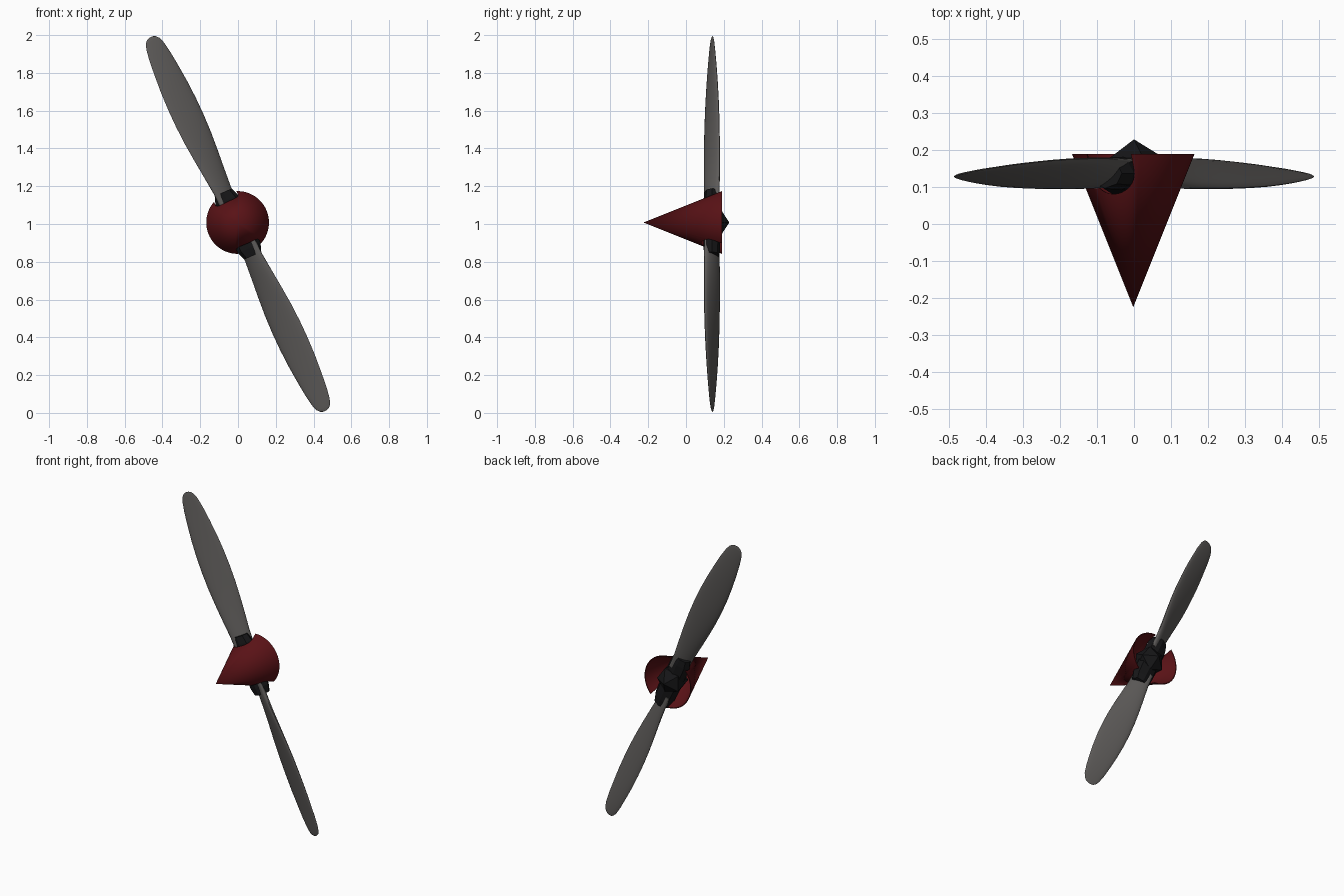
import bpy, bmesh, math
from mathutils import Matrix

if "Cube" in bpy.data.objects:
    bpy.data.objects.remove(bpy.data.objects["Cube"])

HUB = (0, 0.137, 1.0)
TILT = math.radians(-25)


def material(name, rgb):
    m = bpy.data.materials.new(name)
    m.diffuse_color = (*rgb, 1)
    m.use_nodes = True
    m.node_tree.nodes["Principled BSDF"].inputs["Base Color"].default_value = m.diffuse_color
    return m


GREY = material("blade_grey", (0.11, 0.104, 0.1))
RED = material("spinner_red", (0.1, 0.006, 0.008))
BLACK = material("hub_black", (0.008, 0.008, 0.009))


def finish(name, bm, mat, smooth=None):
    bmesh.ops.recalc_face_normals(bm, faces=bm.faces)
    mesh = bpy.data.meshes.new(name)
    bm.to_mesh(mesh)
    bm.free()
    ob = bpy.data.objects.new(name, mesh)
    bpy.context.collection.objects.link(ob)
    if mat:
        mesh.materials.append(mat)
    if smooth:
        shade(ob, smooth)
    return ob


def shade(ob, angle):
    bpy.ops.object.select_all(action='DESELECT')
    ob.select_set(True)
    bpy.context.view_layer.objects.active = ob
    bpy.ops.object.shade_smooth_by_angle(angle=math.radians(angle))


def loft(rings):
    bm = bmesh.new()
    loops = [[bm.verts.new(p) for p in ring] for ring in rings]
    n = len(loops[0])
    for a, b in zip(loops, loops[1:]):
        for i in range(n):
            bm.faces.new((a[i], a[(i + 1) % n], b[(i + 1) % n], b[i]))
    bm.faces.new(loops[0])
    bm.faces.new(loops[-1])
    return bm


def place(ob, angle):
    ob.matrix_world = Matrix.Translation(HUB) @ Matrix.Rotation(angle, 4, 'Y')


# blade stations: radius, half width across, half depth in y, half thickness
STATIONS = [(0.10, 0.044, 0.036, 0.022), (0.20, 0.048, 0.038, 0.021),
            (0.30, 0.058, 0.040, 0.019), (0.40, 0.068, 0.040, 0.017),
            (0.50, 0.076, 0.039, 0.016), (0.60, 0.080, 0.037, 0.015),
            (0.70, 0.080, 0.034, 0.013), (0.80, 0.076, 0.029, 0.012),
            (0.90, 0.068, 0.023, 0.010), (0.98, 0.060, 0.017, 0.008),
            (1.04, 0.050, 0.012, 0.006), (1.07, 0.039, 0.008, 0.004),
            (1.085, 0.026, 0.005, 0.003), (1.092, 0.010, 0.002, 0.001)]


def blade_ring(r, w, d, t, n=20):
    c = math.hypot(w, d)
    pts = []
    for i in range(n):
        a = math.tau * i / n
        u, v = math.cos(a), t * math.sin(a)
        pts.append((u * w - v * d / c, u * d + v * w / c, r))
    return pts


def oval(r, w, d, n=8):
    return [(w * math.cos(math.tau * i / n), d * math.sin(math.tau * i / n), r) for i in range(n)]


# two twisted blades with black root sockets
for side, angle in (("upper", TILT), ("lower", TILT + math.pi)):
    place(finish(side + "_blade", loft([blade_ring(*s) for s in STATIONS]), GREY, 50), angle)
    socket = loft([oval(0.0, 0.07, 0.045), oval(0.14, 0.066, 0.044), oval(0.185, 0.05, 0.04)])
    place(finish(side + "_blade_socket", socket, BLACK), angle)

# faceted hub with a point facing the back
bm = bmesh.new()
bmesh.ops.create_icosphere(bm, subdivisions=1, radius=0.092)
bmesh.ops.rotate(bm, verts=bm.verts, matrix=Matrix.Rotation(math.radians(-90), 3, 'X'))
hub = finish("hub", bm, BLACK)
hub.location = (0, 0.137, 1.008)

# hollow spinner cone
bm = bmesh.new()
N = 64
tip, inner_tip = bm.verts.new((0, -0.225, 0)), bm.verts.new((0, -0.213, 0))


def circle(r):
    return [bm.verts.new((r * math.cos(math.tau * i / N), 0.19, r * math.sin(math.tau * i / N)))
            for i in range(N)]


outer, inner = circle(0.166), circle(0.161)
for i in range(N):
    j = (i + 1) % N
    bm.faces.new((tip, outer[i], outer[j]))
    bm.faces.new((inner_tip, inner[j], inner[i]))
    bm.faces.new((outer[i], inner[i], inner[j], outer[j]))
spinner = finish("spinner", bm, RED)
spinner.location = (-0.002, 0, 1.008)

# round-ended slots in the spinner for the blades, open at the back
W = 0.066
slot = [(W * math.cos(math.pi + math.pi * i / 16), W * math.sin(math.pi + math.pi * i / 16) + 0.01)
        for i in range(17)] + [(W, 0.2), (-W, 0.2)]
cutter = finish("slot_cutter", loft([[(x, y, z) for x, y in slot] for z in (-0.4, 0.4)]), None)
place(cutter, TILT)
cutter.hide_render = True
mod = spinner.modifiers.new("slots", 'BOOLEAN')
mod.operation, mod.solver, mod.object = 'DIFFERENCE', 'EXACT', cutter
bpy.context.view_layer.objects.active = spinner
bpy.ops.object.modifier_apply(modifier="slots")
bpy.data.objects.remove(cutter)
shade(spinner, 35)
